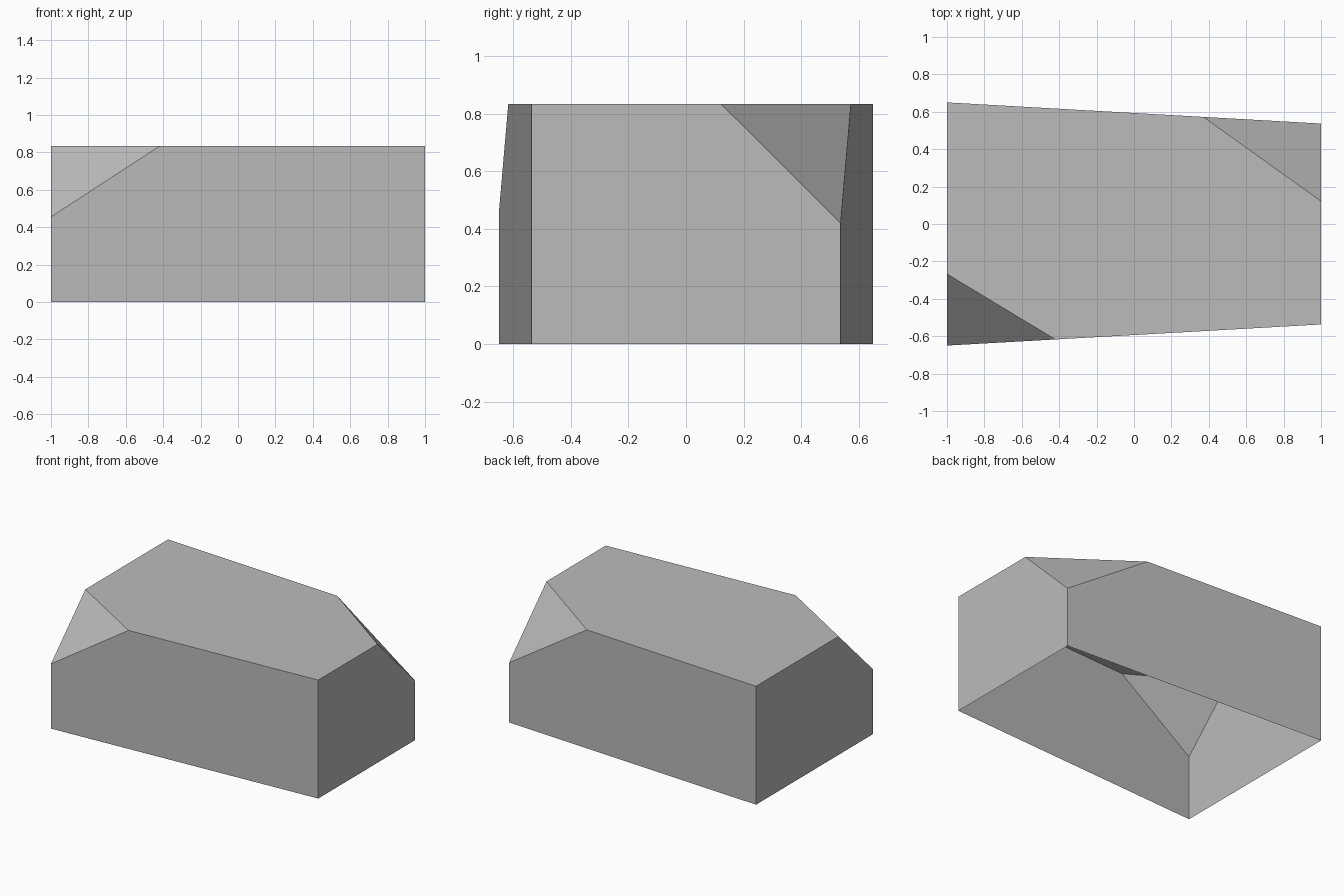
import bpy
import bmesh
from mathutils import Vector

cube = bpy.data.objects.get("Cube")
if cube:
    bpy.data.objects.remove(cube, do_unlink=True)

HEIGHT = 0.833
WIDE, NARROW = 0.65, 0.537   # half depth at the two ends

# Plain grey material
grey = bpy.data.materials.new("plain grey")
grey.use_nodes = True
colour = (0.5, 0.5, 0.5, 1)
grey.diffuse_color = colour
grey.node_tree.nodes["Principled BSDF"].inputs["Base Color"].default_value = colour


def chop_corner(bm, a, b, c):
    """Slice off the corner beyond the plane through three points and cap it."""
    a, b, c = Vector(a), Vector(b), Vector(c)
    normal = (b - a).cross(c - a).normalized()
    if normal.dot(a) < normal.dot(Vector((0, 0, HEIGHT / 2))):
        normal.negate()
    cut = bmesh.ops.bisect_plane(
        bm, geom=bm.verts[:] + bm.edges[:] + bm.faces[:], dist=1e-5,
        plane_co=a, plane_no=normal, clear_outer=True)
    rim = [e for e in cut["geom_cut"] if isinstance(e, bmesh.types.BMEdge)]
    bmesh.ops.contextual_create(bm, geom=rim)


# Tapered block
bm = bmesh.new()
bmesh.ops.create_cube(bm, size=2)
for v in bm.verts:
    v.co.y *= WIDE if v.co.x < 0 else NARROW
    v.co.z = HEIGHT if v.co.z > 0 else 0

# Two opposite top corners chopped away
chop_corner(bm, (-1, -WIDE, 0.455), (-0.42, -0.617, HEIGHT), (-1, -0.267, HEIGHT))
chop_corner(bm, (1, NARROW, 0.42), (0.37, 0.573, HEIGHT), (1, 0.122, HEIGHT))
bmesh.ops.recalc_face_normals(bm, faces=bm.faces[:])

# Open underside
floor = [f for f in bm.faces if f.normal.z < -0.9]
bmesh.ops.delete(bm, geom=floor, context="FACES_ONLY")

mesh = bpy.data.meshes.new("block_shell")
bm.to_mesh(mesh)
bm.free()
mesh.materials.append(grey)
block = bpy.data.objects.new("block_shell", mesh)
bpy.context.collection.objects.link(block)
